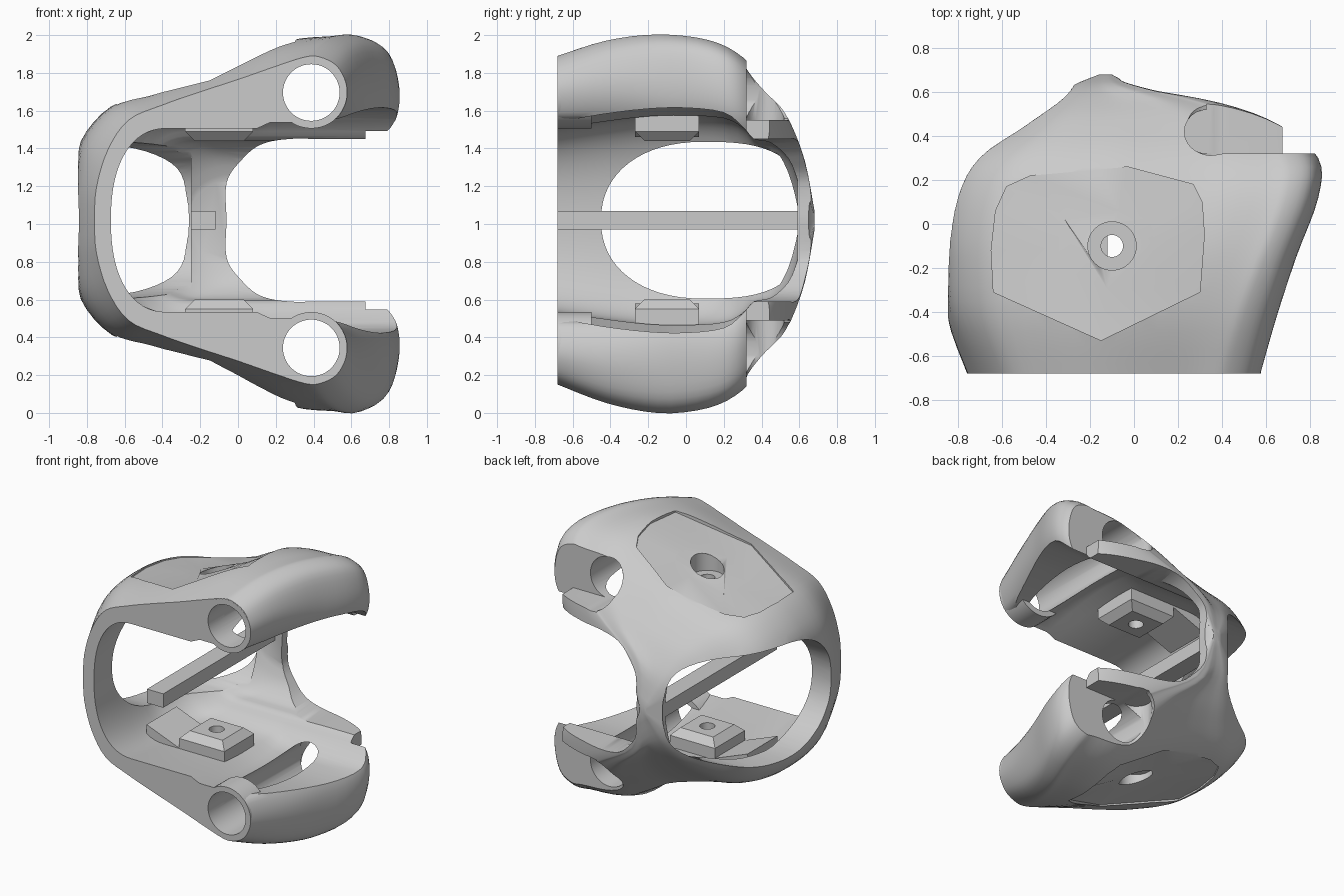
import bpy, bmesh, math
from mathutils import Vector

if "Cube" in bpy.data.objects:
    bpy.data.objects.remove(bpy.data.objects["Cube"], do_unlink=True)

MID = 1.02      # height of the mirror plane
FRONT = -0.68

grey = bpy.data.materials.new("plain grey")
grey.use_nodes = True
grey.diffuse_color = (0.6, 0.6, 0.6, 1)
grey.node_tree.nodes["Principled BSDF"].inputs["Base Color"].default_value = grey.diffuse_color


def spline(points, steps):
    """Smooth open curve through tuples of any length."""
    pts = [Vector(p) for p in points]
    pts = [pts[0]] + pts + [pts[-1]]
    out = []
    for a, b, c, d in zip(pts, pts[1:], pts[2:], pts[3:]):
        for i in range(steps):
            t = i / steps
            out.append(0.5 * (2 * b + (c - a) * t + (2 * a - 5 * b + 4 * c - d) * t ** 2
                              + (3 * b - a - 3 * c + d) * t ** 3))
    return out + [pts[-1]]


def loft(name, rings):
    """Closed solid through rings of equal point count."""
    bm = bmesh.new()
    loops = [[bm.verts.new(p) for p in ring] for ring in rings]
    for low, high in zip(loops, loops[1:]):
        for i in range(len(low)):
            j = (i + 1) % len(low)
            bm.faces.new((low[i], low[j], high[j], high[i]))
    bm.faces.new(loops[0])
    bm.faces.new(loops[-1][::-1])
    bmesh.ops.recalc_face_normals(bm, faces=bm.faces)
    mesh = bpy.data.meshes.new(name)
    bm.to_mesh(mesh)
    bm.free()
    mesh.materials.append(grey)
    obj = bpy.data.objects.new(name, mesh)
    bpy.context.collection.objects.link(obj)
    return obj


def box(name, low, high):
    (x, y, z), (u, v, w) = low, high
    return loft(name, [[(x, y, h), (u, y, h), (u, v, h), (x, v, h)] for h in (z, w)])


def circle(radius, count=48):
    return [(radius * math.cos(i * math.tau / count), radius * math.sin(i * math.tau / count))
            for i in range(count)]


def rod(name, radius, x, z, y0, y1):
    return loft(name, [[(x + a, y, z + b) for a, b in circle(radius)] for y in (y0, y1)])


def pin(name, radius, x, y, z0, z1):
    return loft(name, [[(x + a, y + b, z) for a, b in circle(radius)] for z in (z0, z1)])


def cut(target, cutter):
    cutter.hide_render = True
    mod = target.modifiers.new("cut", "BOOLEAN")
    mod.operation, mod.solver, mod.object = "DIFFERENCE", "EXACT", cutter
    bpy.context.view_layer.objects.active = target
    bpy.ops.object.modifier_apply(modifier=mod.name)
    bpy.data.objects.remove(cutter, do_unlink=True)


def power(value, n):
    return math.copysign(abs(value) ** (2 / n), value)


# Outer hull: a full outline stretched along y, easing into the front outline
full = spline([(-.85, 0), (-.85, .2), (-.835, .42), (-.66, .605), (-.4, .675), (-.15, .75),
               (.1, .86), (.35, .955), (.6, .975), (.7, .98), (.8, .92), (.845, .77),
               (.84, .62), (.78, .5), (.7, .45), (.65, .2), (.65, 0)], 4)
front = spline([(-.76, 0), (-.75, .17), (-.69, .37), (-.58, .53), (-.4, .61), (-.2, .68),
                (0, .745), (.2, .815), (.35, .863), (.43, .865), (.52, .82), (.57, .73),
                (.57, .64), (.53, .55), (.45, .49), (.42, .2), (.42, 0)], 4)
# The front outline brought to the size of the full one
front = [Vector(((x + .76) / 1.33 * 1.695 - .85, z / .87 * .98)) for x, z in front]
# y, left edge, right edge, height
stations = spline([(FRONT, -.76, .57, .87), (-.42, -.85, .645, .95), (-.15, -.85, .735, .98),
                   (.12, -.82, .835, .95), (.3, -.74, .835, .86), (.45, -.55, .66, .69),
                   (.55, -.41, .4, .52), (.63, -.28, .02, .31), (.68, -.16, -.1, .05)], 4)


def hull_ring(y, left, right, top):
    blend = max(0, (-.1 - y) / .58)

    def place(i, side):
        px, pz = full[i].lerp(front[i], blend)
        if side < 0:
            pz += .04 * (1 - blend) * (pz / .98) ** 6
        x = left + (px + .85) / 1.695 * (right - left)
        return (x, y, MID + side * pz * top / .98)
    last = len(full) - 1
    return [place(i, 1) for i in range(last + 1)] + [place(i, -1) for i in range(last - 1, 0, -1)]


body = loft("shell_body", [hull_ring(*s) for s in stations])

# Inner cavity, open to the front and one side: y, left edge, half height, extra under the lobes
cavity_path = spline([(-.72, -.67, .48, .03), (-.45, -.69, .52, .04), (-.2, -.71, .55, .04),
                      (0, -.72, .555, .04), (.2, -.66, .54, .03), (.3, -.58, .49, .005),
                      (.36, -.54, .43, 0), (.45, -.46, .41, 0),
                      (.54, -.34, .33, 0), (.59, -.26, .22, 0)], 3)


def cavity_ring(y, left, h, extra):
    arc = [math.pi / 2 - math.pi * i / 32 for i in range(33)]
    curve = [(left + .3 * (1 - power(max(math.cos(a), 0), 2.3)), y, MID + h * power(math.sin(a), 2.3))
             for a in arc]
    tall = h + extra
    return ([(1.3, y, MID + tall), (.17, y, MID + tall), (.1, y, MID + h)] + curve
            + [(.1, y, MID - h), (.17, y, MID - tall), (1.3, y, MID - tall)])


cut(body, loft("cavity_cutter", [cavity_ring(*s) for s in cavity_path]))

# Side opening between the two jaws
edge = spline([(-.06, 0), (-.06, .2), (.02, .32), (.12, .4), (.27, .43), (.5, .43), (1.3, .43)], 5)
mouth = [(p[0], p[1]) for p in edge] + [(p[0], -p[1]) for p in edge[:0:-1]]
cut(body, loft("mouth_cutter", [[(x, y, MID + z) for x, z in mouth] for y in (-1, 1)]))

# Oval window through the rounded rear corner, squarer towards the rear
oval = []
for a, b in circle(1, 64):
    n = 2.2 if a < 0 else 2.8
    oval.append((.095 + .545 * power(a, n), MID + .415 * power(b, n)))
cut(body, loft("window_cutter", [[(x, y, z) for y, z in oval] for x in (-1.2, -.25)]))

# Features repeated on the upper and lower jaw
recess = [(-.65, -.12), (-.63, .06), (-.58, .17), (-.47, .22), (-.03, .26), (.27, .18), (.31, .1),
          (.32, -.05), (.3, -.31), (-.15, -.53), (-.64, -.31)]
for side, label in ((1, "upper"), (-1, "lower")):
    def at(z):
        return MID + side * z

    def recess_ring(scale, lift):
        """Ring that follows the outer skin, moved by lift."""
        ring = []
        for x, y in recess:
            u, v = -.1 + (x + .1) * scale, -.1 + (y + .1) * scale
            hit = body.ray_cast((u, v, at(2)), (0, 0, -side))[1]
            ring.append((u, v, hit.z + side * lift))
        return ring

    # Faceted outer recess with screw hole and counterbore
    rings = [recess_ring(1, .4), recess_ring(1, -.01), recess_ring(.45, -.06)]
    cut(body, loft("recess_cutter", rings))
    cut(body, pin("counterbore_cutter", .11, -.1, -.1, at(.65), at(1)))

    # Lengthwise bore and the rear pocket it opens into
    cut(body, rod("bore_cutter", .15, .388, at(.676), -1, 1))
    round_end = [(.33 - .1 * math.sin(a), .42 - .1 * math.cos(a))
                 for a in (math.pi * i / 12 for i in range(13))]
    pocket = round_end + [(.33, .9), (1.3, .9), (1.3, .32)]
    cut(body, loft("pocket_cutter", [[(x, y, at(z)) for x, y in pocket] for z in (.53, 1.2)]))
    cut(body, box("ledge_end_cutter", (.675, .32, at(.3)), (1.3, 1, at(1.2))))

    # Collar around the front of the bore
    collar = rod(label + "_collar", .19, .388, at(.676), FRONT - .001, -.5)
    cut(collar, rod("collar_cutter", .15, .388, at(.676), -1, 1))

    # Tilted panel between the side wall and the pad
    panel = [(-.54, .44), (-.28, .54), (-.28, .6), (-.54, .56)]
    loft(label + "_tilted_panel", [[(x, y, at(z)) for x, z in panel] for y in (-.27, .07)])

    # Chamfered mounting pad inside the jaw
    def pad_ring(inset, z):
        x0, x1, y0, y1 = -.28 + inset, .08 - inset, -.27 + inset, .07 - inset
        return [(x0, y0, at(z)), (x1, y0, at(z)), (x1, y1, at(z)), (x0, y1, at(z))]

    pad = loft(label + "_mounting_pad", [pad_ring(0, .6), pad_ring(0, .47), pad_ring(.05, .42)])
    for part in (body, pad):
        cut(part, pin("screw_cutter", .05, -.1, -.1, at(.3), at(1)))

# Straight bar from the front to the rear pillar
box("centre_bar", (-.25, FRONT, .97), (-.12, .6, 1.07))

# Smooth the curved surfaces, keep the edges sharp
for obj in bpy.context.view_layer.objects:
    obj.select_set(obj.type == "MESH" and grey.name in obj.data.materials)
bpy.context.view_layer.objects.active = body
bpy.ops.object.shade_smooth_by_angle(angle=math.radians(32))
